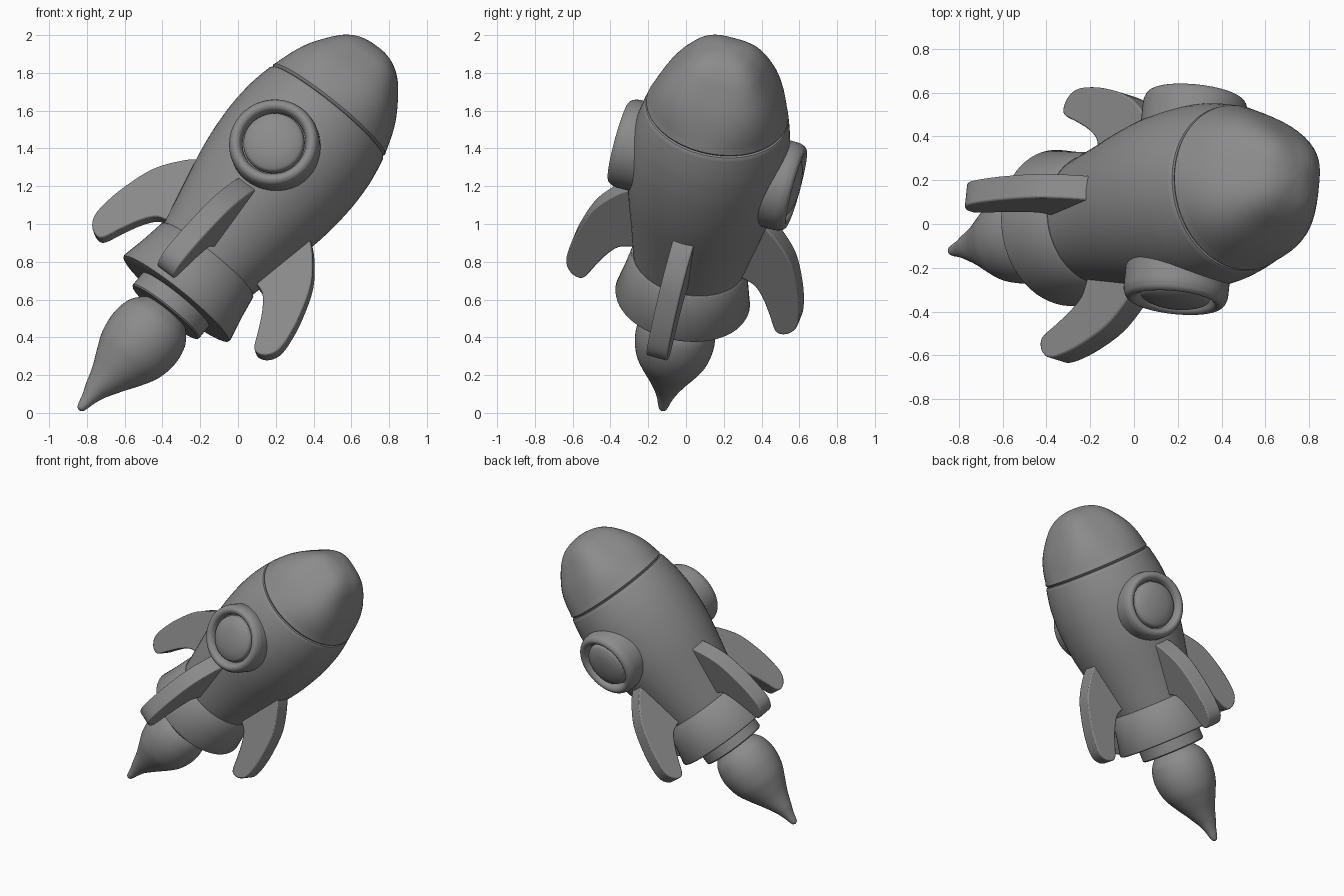
import bpy, bmesh, math
from mathutils import Vector, Matrix

if "Cube" in bpy.data.objects:
    bpy.data.objects.remove(bpy.data.objects["Cube"])

# Tilted rocket frame: local Z = flight axis, local -Y = front window side
Z = Vector((0.622, 0.1425, 0.770)).normalized()
X = Z.cross(Vector((-0.10, -0.96, 0.26))).normalized()
Y = Z.cross(X)
FRAME = Matrix((X, Y, Z)).transposed().to_4x4()
FRAME.translation = Vector((-0.33, -0.02, 0.60))

GREY = bpy.data.materials.new("dark_grey")
GREY.diffuse_color = (0.26, 0.26, 0.26, 1)
GREY.use_nodes = True
GREY.node_tree.nodes["Principled BSDF"].inputs["Base Color"].default_value = GREY.diffuse_color


def spline(pts, n=5):
    """Catmull-Rom curve through the points."""
    p = [Vector(q) for q in pts]
    p = [2 * p[0] - p[1]] + p + [2 * p[-1] - p[-2]]
    out = []
    for a, b, c, d in zip(p, p[1:], p[2:], p[3:]):
        for i in range(n):
            t = i / n
            out.append(0.5 * (2 * b + (c - a) * t + (2 * a - 5 * b + 4 * c - d) * t * t
                              + (3 * b - a - 3 * c + d) * t ** 3))
    return out + [p[-2]]


def finish(name, bm, local, angle=40):
    bmesh.ops.remove_doubles(bm, verts=bm.verts, dist=1e-5)
    bmesh.ops.recalc_face_normals(bm, faces=bm.faces)
    me = bpy.data.meshes.new(name)
    bm.to_mesh(me)
    bm.free()
    me.materials.append(GREY)
    ob = bpy.data.objects.new(name, me)
    bpy.context.collection.objects.link(ob)
    ob.matrix_world = FRAME @ local
    bpy.ops.object.select_all(action='DESELECT')
    ob.select_set(True)
    bpy.context.view_layer.objects.active = ob
    bpy.ops.object.shade_smooth_by_angle(angle=math.radians(angle))
    return ob


def lathe(name, profile, local=Matrix(), n=64, bend=None, power=None):
    """Revolve (height, radius) points around local Z; power squares the section."""
    bm = bmesh.new()
    rings = []
    for h, r in profile:
        r = max(r, 0)
        dx = bend(h) if bend else 0
        e = power(h) if power else 2
        ring = []
        for i in range(n):
            c, s = math.cos(2 * math.pi * i / n), math.sin(2 * math.pi * i / n)
            k = r / (abs(c) ** e + abs(s) ** e) ** (1 / e)
            ring.append(bm.verts.new((dx + k * c, k * s, h)))
        rings.append(ring)
    for a, b in zip(rings, rings[1:]):
        for i in range(n):
            j = (i + 1) % n
            bm.faces.new((a[i], a[j], b[j], b[i]))
    return finish(name, bm, local)


# Hull and nose cone, with a fine groove between them
hull = spline([(0.25, 0.296), (0.45, 0.338), (0.74, 0.398), (0.95, 0.419),
               (1.10, 0.416), (1.20, 0.403), (1.28, 0.386)])
lathe("hull", hull + [(1.288, 0.380), (1.291, 0.366)])
nose = spline([(1.306, 0.380), (1.42, 0.335), (1.51, 0.289), (1.61, 0.220),
               (1.66, 0.178), (1.70, 0.125), (1.722, 0.06), (1.728, 0)])
lathe("nose_cone", [(1.291, 0.366), (1.296, 0.374)] + nose,
      power=lambda h: 2 + 1.1 * min(1, max(0, (h - 1.32) / 0.28)))

# Tail skirt and nozzle
lathe("tail_skirt", [(0.275, 0.294), (0.275, 0.304), (0.268, 0.312), (0.14, 0.333), (0.015, 0.360),
                     (0.004, 0.356), (0, 0.346), (0, 0.22)])
lathe("nozzle", [(0.0, 0.226), (-0.082, 0.226), (-0.090, 0.218), (-0.090, 0.13)])

# Exhaust flame with a slightly bent tip
flame = spline([(-0.085, 0.13), (-0.11, 0.157), (-0.17, 0.196), (-0.27, 0.212), (-0.38, 0.194),
                (-0.47, 0.152), (-0.55, 0.108), (-0.63, 0.07), (-0.70, 0.042),
                (-0.75, 0.028), (-0.775, 0.018), (-0.785, 0)])
lathe("flame", flame, bend=lambda h: -0.03 * min(1, max(0, (-h - 0.3) / 0.35)) ** 2)

# Portholes on the front and back: rounded rim and domed glass
rim = [(0.325, 0.240), (0.43, 0.240)] + spline(
    [(0.452, 0.238), (0.478, 0.226), (0.490, 0.205), (0.481, 0.183), (0.456, 0.170)]) + [(0.435, 0.168)]
glass = [(0.435, 0.163)] + spline(
    [(0.455, 0.162), (0.476, 0.150), (0.496, 0.105), (0.506, 0.05), (0.509, 0)])
for side, ang in (("front", 90), ("back", -90)):
    place = Matrix.Translation((-0.008, 0, 0.919)) @ Matrix.Rotation(math.radians(ang), 4, 'X')
    lathe(side + "_window_rim", rim, place)
    lathe(side + "_window_glass", glass, place)

# Four swept fins: (radius, height) outline extruded to thickness
outline = spline([(0.36, 0.69), (0.44, 0.622), (0.54, 0.49), (0.602, 0.32), (0.630, 0.18),
                  (0.630, 0.09), (0.597, 0.035), (0.55, 0.015), (0.515, 0.035),
                  (0.475, 0.12), (0.425, 0.215), (0.37, 0.285), (0.31, 0.31)], 4)
outline += [Vector((0.285, 0.315)), Vector((0.345, 0.69))]
T = 0.115
for k, (name, out, up) in enumerate((("right_fin", -0.008, 0.01), ("back_fin", 0.005, -0.025),
                                     ("left_fin", -0.012, -0.005), ("front_fin", 0.008, -0.012))):
    bm = bmesh.new()
    face = bm.faces.new([bm.verts.new((r, -T / 2, h)) for r, h in outline])
    new = bmesh.ops.extrude_face_region(bm, geom=[face])["geom"]
    bmesh.ops.translate(bm, vec=(0, T, 0), verts=[v for v in new if isinstance(v, bmesh.types.BMVert)])
    fin = finish(name, bm, Matrix.Rotation(k * math.pi / 2, 4, 'Z') @ Matrix.Translation((out, 0, up)))
    bev = fin.modifiers.new("soft_edges", 'BEVEL')
    bev.width, bev.segments, bev.limit_method = 0.008, 2, 'ANGLE'
    bev.angle_limit = math.radians(50)
